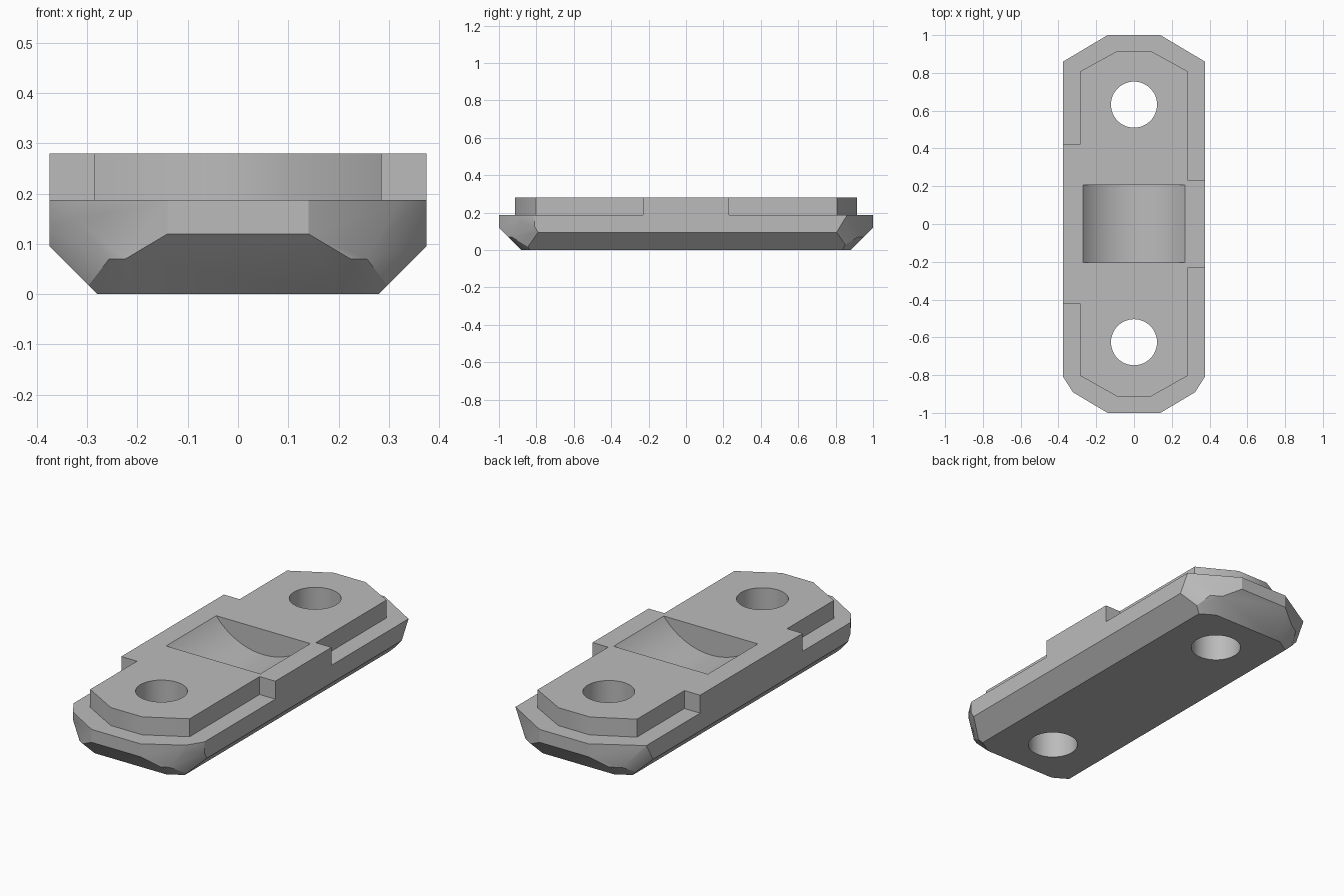
import bpy, bmesh, math
from mathutils import Vector

cube = bpy.data.objects.get("Cube")
if cube:
    bpy.data.objects.remove(cube)

TOP, LEDGE = 0.28, 0.187

grey = bpy.data.materials.new("plain_grey")
grey.use_nodes = True
colour = (0.5, 0.5, 0.5, 1)
grey.diffuse_color = colour
grey.node_tree.nodes["Principled BSDF"].inputs["Base Color"].default_value = colour


def prism(outline, z0, z1):
    """Extrude a plan outline between two heights."""
    bm = bmesh.new()
    face = bm.faces.new([bm.verts.new((x, y, z0)) for x, y in outline])
    ext = bmesh.ops.extrude_face_region(bm, geom=[face])
    verts = [v for v in ext["geom"] if isinstance(v, bmesh.types.BMVert)]
    bmesh.ops.translate(bm, verts=verts, vec=(0, 0, z1 - z0))
    bmesh.ops.recalc_face_normals(bm, faces=bm.faces)
    return bm


def slice_off(bm, normal, d):
    """Remove everything beyond the plane normal . p = d and cap it."""
    n = Vector(normal)
    cut = bmesh.ops.bisect_plane(bm, geom=bm.verts[:] + bm.edges[:] + bm.faces[:], dist=1e-5,
                                 plane_co=n * (d / n.length_squared),
                                 plane_no=n, clear_outer=True)
    edges = [e for e in cut["geom_cut"] if isinstance(e, bmesh.types.BMEdge)]
    if edges:
        bmesh.ops.holes_fill(bm, edges=[e for e in bm.edges if e.is_boundary])


def make(name, bm):
    bmesh.ops.recalc_face_normals(bm, faces=bm.faces)
    mesh = bpy.data.meshes.new(name)
    bm.to_mesh(mesh)
    bm.free()
    mesh.materials.append(grey)
    obj = bpy.data.objects.new(name, mesh)
    bpy.context.collection.objects.link(obj)
    return obj


def cylinder(name, radius, length, location, rotation=(0, 0, 0), sides=48):
    bpy.ops.mesh.primitive_cylinder_add(vertices=sides, radius=radius, depth=length,
                                        location=location, rotation=rotation)
    obj = bpy.context.object
    obj.name = name
    obj.data.materials.append(grey)
    return obj


def combine(obj, other, operation):
    other.hide_render = True
    mod = obj.modifiers.new(operation.lower(), 'BOOLEAN')
    mod.operation, mod.object, mod.solver = operation, other, 'EXACT'
    bpy.context.view_layer.objects.active = obj
    bpy.ops.object.modifier_apply(modifier=mod.name)
    bpy.data.objects.remove(other)


# Lower body: clipped rectangle with bevelled underside
bm = prism([(0.375, -0.86), (0.375, 0.86), (0.14, 1), (-0.14, 1),
            (-0.375, 0.86), (-0.375, -0.86), (-0.14, -1), (0.14, -1)], 0, LEDGE)
for sx in (-1, 1):
    slice_off(bm, (sx, 0, -1), 0.28)
    for sy in (-1, 1):
        slice_off(bm, (sx * 0.512, sy * 0.859, -1), 0.861)
        slice_off(bm, (sx * 0.905, sy * 0.69, -0.42), 0.845 if sy < 0 else 0.855)
    # small extra clip on the front corners
    slice_off(bm, (sx * 0.841, -0.541, 0), 0.7536)
for sy in (-1, 1):
    slice_off(bm, (0, sy, -1), 0.88)
body = make("mounting_block", bm)

# Raised plate: narrow clipped ends, with a wide shoulder on each side
half = [(0.09, -0.913), (0.285, -0.803), (0.285, -0.23), (0.375, -0.23),
        (0.375, 0.23), (0.285, 0.23), (0.285, 0.808), (0.09, 0.915)]
other_half = [(-x, math.copysign(0.42, y) if abs(y) < 0.3 else y) for x, y in reversed(half)]
combine(body, make("raised_plate", prism(half + other_half, LEDGE, TOP)), 'UNION')

# Two screw holes
for y in (-0.626, 0.632):
    combine(body, cylinder("screw_hole", 0.122, 1, (0, y, 0.1)), 'DIFFERENCE')

# Curved saddle recess across the middle
depth, half_width = 0.13, 0.27
radius = (half_width ** 2 + depth ** 2) / (2 * depth)
combine(body, cylinder("saddle_recess", radius, 0.41, (0, 0.002, TOP - depth + radius),
                       (math.pi / 2, 0, 0), 96), 'DIFFERENCE')

bpy.ops.object.select_all(action='DESELECT')
body.select_set(True)
bpy.context.view_layer.objects.active = body
bpy.ops.object.shade_smooth_by_angle(angle=math.radians(30))
